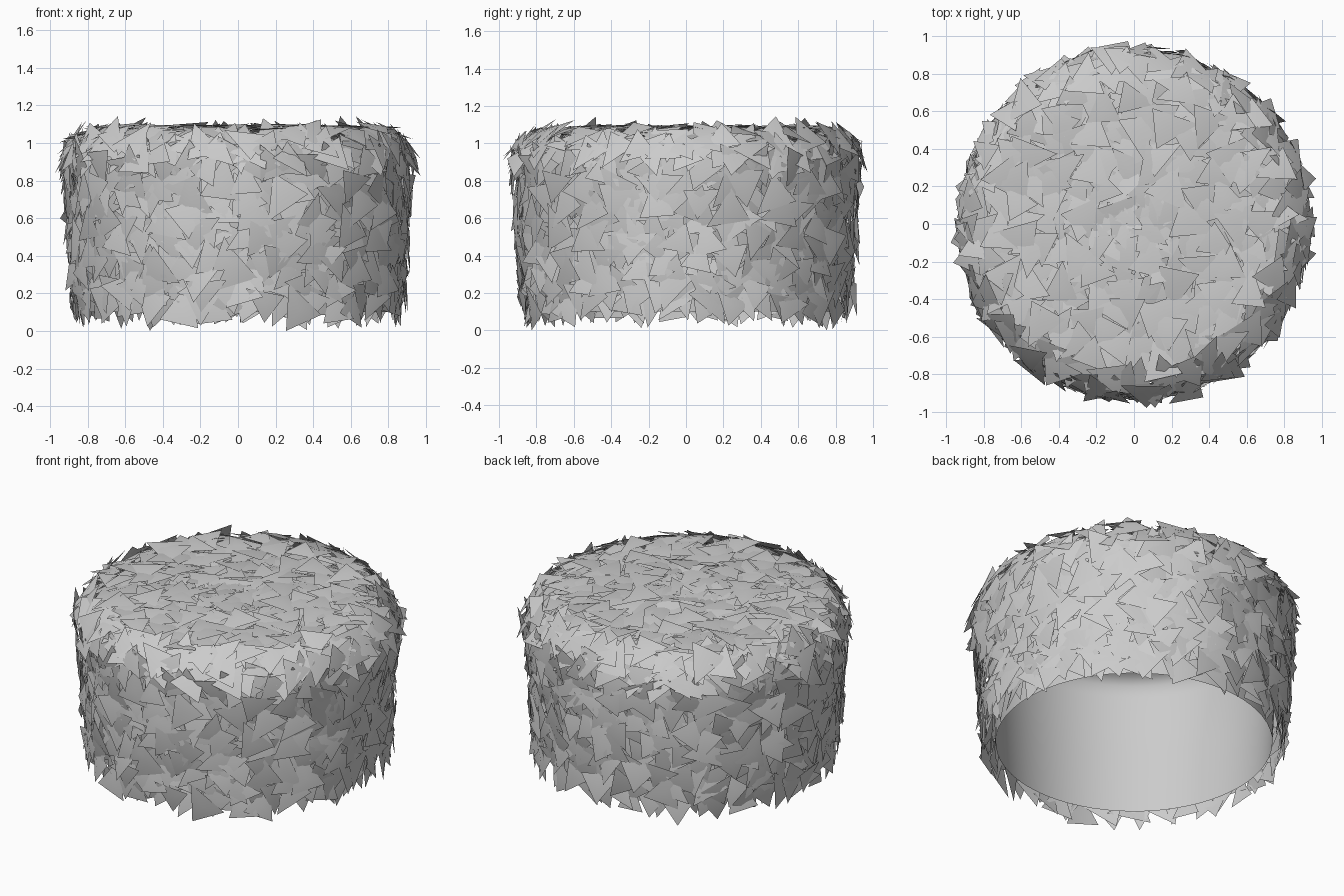
import bpy, bmesh, math, random
from mathutils import Vector, Matrix

if "Cube" in bpy.data.objects:
    bpy.data.objects.remove(bpy.data.objects["Cube"])

random.seed(7)


def make_object(name, bm):
    mesh = bpy.data.meshes.new(name)
    bm.to_mesh(mesh)
    bm.free()
    for p in mesh.polygons:
        p.use_smooth = True
    ob = bpy.data.objects.new(name, mesh)
    bpy.context.collection.objects.link(ob)
    return ob


# Smooth inner shell: open below, rounded shoulder, closed on top
bm = bmesh.new()
profile = [(0.80, 0.10), (0.82, 0.50), (0.84, 0.88), (0.825, 0.95),
           (0.79, 0.99), (0.72, 1.01), (0.36, 1.01)]
SIDES = 64
rings = [[bm.verts.new((r * math.cos(2 * math.pi * i / SIDES),
                        r * math.sin(2 * math.pi * i / SIDES), z))
          for i in range(SIDES)] for r, z in profile]
for a, b in zip(rings, rings[1:]):
    for i in range(SIDES):
        j = (i + 1) % SIDES
        bm.faces.new((a[i], a[j], b[j], b[i]))
bm.faces.new(rings[-1])
make_object("inner_shell", bm)


def add_leaf(bm, r, z, ang, slope, size, spin, tilt):
    """Triangular leaf lying on the surface whose normal rises by slope."""
    c, s = math.cos(ang), math.sin(ang)
    n = Vector((c * math.cos(slope), s * math.cos(slope), math.sin(slope)))
    t = Vector((-s, c, 0))
    u = n.cross(t)
    basis = Matrix((t, u, n)).transposed()
    wobble = (Matrix.Rotation(random.uniform(-tilt, tilt), 3, 'X')
              @ Matrix.Rotation(random.uniform(-tilt, tilt), 3, 'Y')
              @ Matrix.Rotation(spin, 3, 'Z'))
    shape = [(-0.48, -0.45, 0), (0.48, -0.45, 0), (0, 0.6, 0), (0, -0.1, 0.06)]
    o = Vector((r * c, r * s, z))
    v = [bm.verts.new(o + basis @ wobble @ (Vector(p) * size)) for p in shape]
    for i in range(3):
        bm.faces.new((v[i], v[(i + 1) % 3], v[3]))


def leaf_rows(name, rows, tilt):
    """Each row: radius, height, normal slope in degrees, leaf count."""
    bm = bmesh.new()
    for r, z, slope, count in rows:
        for i in range(count):
            ang = 2 * math.pi * (i + random.uniform(-0.4, 0.4)) / count
            add_leaf(bm, r + random.uniform(-0.025, 0.015),
                     z + random.uniform(-0.02, 0.02), ang, math.radians(slope),
                     random.uniform(0.17, 0.23), random.uniform(0, 2 * math.pi), tilt)
    return make_object(name, bm)


# Leaves round the wall, flaring slightly upward
leaf_rows("wall_leaves",
          [(0.875 + 0.045 * k / 9, 0.15 + 0.081 * k, 0, 62) for k in range(10)], 0.2)

# Leaves on the sloping shoulder
leaf_rows("shoulder_leaves",
          [(0.915, 0.945, 25, 60), (0.88, 1.01, 45, 60), (0.82, 1.05, 65, 54)], 0.22)

# Flat leaves on the top, tangled at the centre
leaf_rows("top_leaves",
          [(0.09 + 0.08 * k, 1.065, 88, 14 + 4 * k) for k in range(9)], 0.13)
leaf_rows("centre_leaves",
          [(0.06 + 0.05 * k, 1.05, 85, 20) for k in range(5)], 0.28)
